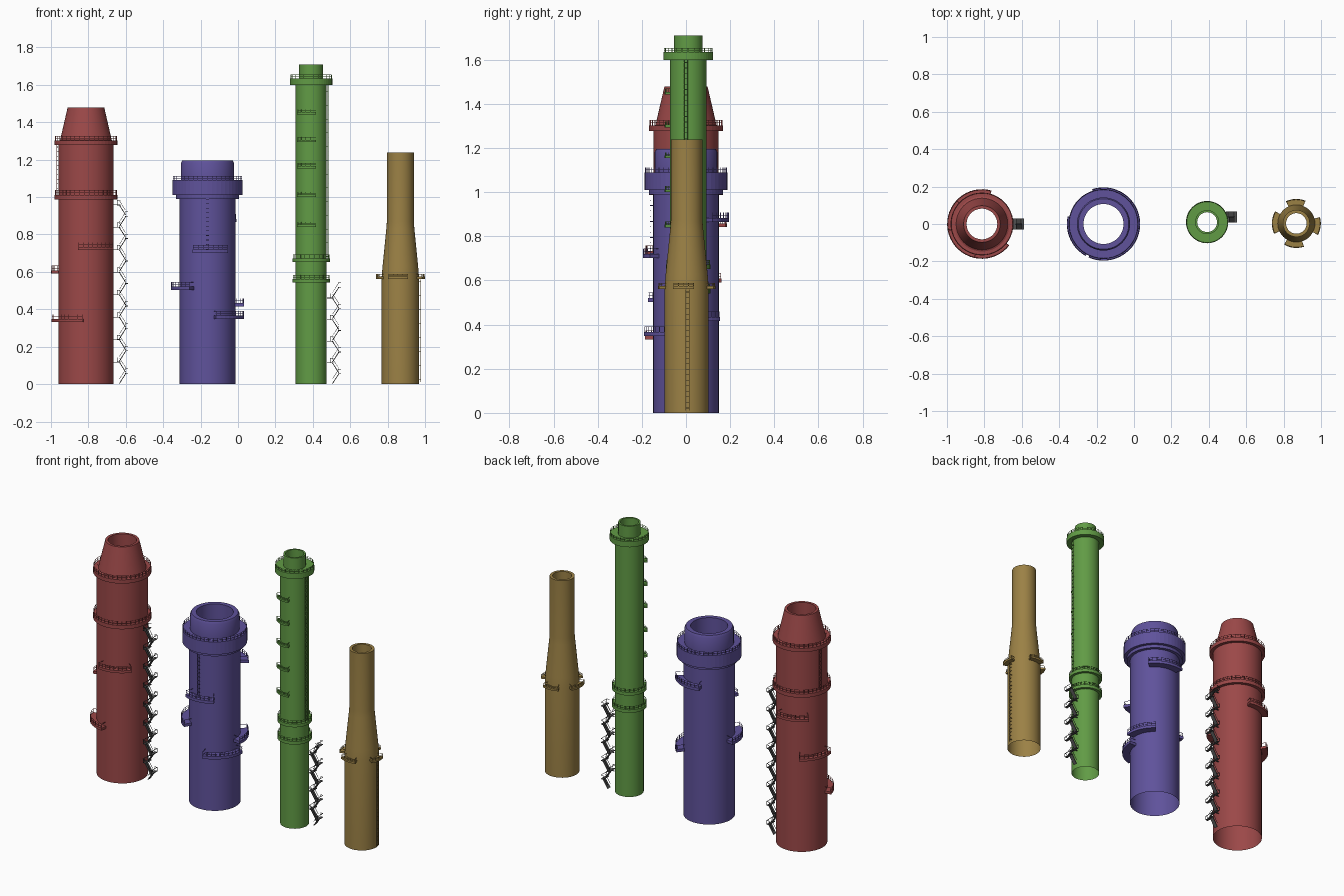
import bpy, bmesh
from math import sin, cos, radians, pi
from mathutils import Vector, Matrix

if "Cube" in bpy.data.objects:
    bpy.data.objects.remove(bpy.data.objects["Cube"])


def material(name, rgb):
    m = bpy.data.materials.new(name)
    m.diffuse_color = (*rgb, 1)
    m.use_nodes = True
    m.node_tree.nodes["Principled BSDF"].inputs["Base Color"].default_value = m.diffuse_color
    return m


RED = material("red", (0.33, 0.065, 0.065))
PURPLE = material("purple", (0.115, 0.085, 0.33))
GREEN = material("green", (0.12, 0.33, 0.06))
GOLD = material("gold", (0.33, 0.22, 0.06))
GREY = material("steel", (0.08, 0.08, 0.08))


def finish(bm, name, mat, loc):
    bmesh.ops.recalc_face_normals(bm, faces=bm.faces)
    me = bpy.data.meshes.new(name)
    bm.to_mesh(me)
    bm.free()
    me.materials.append(mat)
    ob = bpy.data.objects.new(name, me)
    ob.location = loc
    bpy.context.collection.objects.link(ob)
    return ob


def polar(r, deg, z):
    return Vector((r * cos(radians(deg)), r * sin(radians(deg)), z))


def lathe(bm, prof, a0=0, a1=360, closed=False, step=7.5):
    """Sweep an (r, z) profile around z; partial sweeps of closed profiles get end caps."""
    full = a1 - a0 >= 360
    n = max(3, round((a1 - a0) / step))
    cols = [[bm.verts.new(polar(r, a0 + (a1 - a0) * i / n, z)) for r, z in prof]
            for i in range(n if full else n + 1)]
    m = len(prof)
    for i in range(n):
        a, b = cols[i], cols[(i + 1) % len(cols)]
        for j in range(m if closed else m - 1):
            k = (j + 1) % m
            bm.faces.new((a[j], b[j], b[k], a[k]))
    if closed and not full:
        bm.faces.new(cols[0])
        bm.faces.new(cols[-1])


def beam(bm, p, q, w, h):
    """Box of section w x h running from p to q."""
    p, q = Vector(p), Vector(q)
    d = q - p
    mat = (Matrix.Translation((p + q) / 2) @ d.to_track_quat('Z', 'Y').to_matrix().to_4x4()
           @ Matrix.Diagonal((w, h, d.length, 1)))
    bmesh.ops.create_cube(bm, size=1, matrix=mat)


def shell(name, prof, mat, loc):
    bm = bmesh.new()
    lathe(bm, prof)
    ob = finish(bm, name, mat, loc)
    bpy.ops.object.select_all(action='DESELECT')
    ob.select_set(True)
    bpy.context.view_layer.objects.active = ob
    bpy.ops.object.shade_smooth_by_angle(angle=radians(30))


def platform(name, mat, loc, r0, r1, z0, z1, a0=0, a1=360, rail=0.024):
    """Curved deck with posts and a thin handrail."""
    bm = bmesh.new()
    lathe(bm, [(r0, z0), (r1, z0), (r1, z1), (r0, z1)], a0, a1, True)
    rr = r1 - 0.003
    n = max(3, round(radians(a1 - a0) * r1 / 0.027))
    for i in range(n + 1):
        a = a0 + 1 + (a1 - a0 - 2) * i / n
        beam(bm, polar(rr, a, z1), polar(rr, a, z1 + rail), 0.0025, 0.0025)
    for h in (0.5, 1.0):
        z = z1 + rail * h
        lathe(bm, [(rr - .001, z - .001), (rr + .001, z - .001), (rr, z + .001)], a0, a1, True)
    if a1 - a0 < 360:
        for a in (a0 + 1, a1 - 1):
            beam(bm, polar(r0, a, z1 + rail), polar(rr, a, z1 + rail), 0.002, 0.002)
    finish(bm, name, mat, loc)


def ladder(name, mat, loc, r, az, z0, z1):
    bm = bmesh.new()
    for s in (-1, 1):
        beam(bm, (r, s * 0.008, z0), (r, s * 0.008, z1), 0.002, 0.002)
    n = int((z1 - z0) / 0.024)
    for i in range(n):
        z = z0 + (i + 0.5) * (z1 - z0) / n
        beam(bm, (r, -0.008, z), (r, 0.008, z), 0.003, 0.003)
        if i % 3 == 0:
            beam(bm, (r - 0.014, 0, z), (r, 0, z), 0.003, 0.003)
    bmesh.ops.rotate(bm, verts=bm.verts, matrix=Matrix.Rotation(radians(az), 3, 'Z'))
    finish(bm, name, mat, loc)


def stairs(name, loc, height, link):
    """Zigzag stair tower: landings, sloped flights and railings."""
    bm = bmesh.new()
    n = round(height / 0.06)
    dz = height / n
    a = 0.029
    for i in range(n):
        s = 1 if i % 2 == 0 else -1
        z = i * dz
        y = s * a / 2
        p, q = (-s * 0.017, y, z + 0.003), (s * 0.017, y, z + dz - 0.003)
        beam(bm, p, q, 0.026, 0.004)
        for e in (-1, 1):
            beam(bm, (p[0], y + e * 0.013, p[2] + 0.024), (q[0], y + e * 0.013, q[2] + 0.024), 0.002, 0.002)
        x0, x1, zt = s * 0.012, s * a, z + dz - 0.002
        beam(bm, (x0, 0, zt), (x1, 0, zt), 2 * a, 0.004)
        beam(bm, (x1, -a, zt + 0.024), (x1, a, zt + 0.024), 0.002, 0.002)
        for e in (-1, 1):
            beam(bm, (x1, e * a, zt), (x1, e * a, zt + 0.024), 0.002, 0.002)
            beam(bm, (x0, e * a, zt + 0.024), (x1, e * a, zt + 0.024), 0.002, 0.002)
        if i % 2:
            beam(bm, (-link, 0, zt), (-0.02, 0, zt), 0.006, 0.003)
    finish(bm, name, GREY, loc)


# red stack: cylinder with conical cap
red = (-0.813, 0, 0)
shell("red_stack_shell", [(.148, 0), (.148, 1.3), (.138, 1.305), (.098, 1.478), (.082, 1.478),
                          (.082, 1.15)], RED, red)
for i, z in enumerate((1.0, 1.29)):
    platform(f"red_ring_platform_{i}", RED, red, .147, .168, z - .012, z + .012)
for i, (z, a0, a1) in enumerate([(.34, 190, 265), (.6, 120, 190), (.725, 257, 322), (.85, 74, 138)]):
    platform(f"red_side_platform_{i}", RED, red, .146, .186, z - .008, z + .008, a0, a1)
ladder("red_ladder", RED, red, .157, 168, 1.01, 1.28)
stairs("red_stairs", (-.617, 0, 0), .96, .05)

# purple stack: wide body with heavy collar
purple = (-0.163, 0, 0)
shell("purple_stack_shell", [(.149, 0), (.149, 1.09), (.142, 1.09), (.142, 1.182), (.135, 1.195),
                             (.107, 1.195), (.107, .8)], PURPLE, purple)
platform("purple_collar", PURPLE, purple, .141, .187, 1.01, 1.09, rail=.022)
bm = bmesh.new()
lathe(bm, [(.148, .99), (.168, .99), (.168, 1.01), (.148, 1.01)], closed=True)
finish(bm, "purple_collar_base", PURPLE, purple)
for i, (z, a0, a1) in enumerate([(.357, -77, 0), (.425, -8, 52), (.512, 168, 241),
                                 (.71, 246, 304), (.875, 38, 108)]):
    platform(f"purple_side_platform_{i}", PURPLE, purple, .147, .196, z - .009, z + .009, a0, a1)
ladder("purple_ladder", PURPLE, purple, .161, 270, .71, 1.0)

# green stack: slender with narrow outlet
green = (0.391, 0.01, 0)
shell("green_stack_shell", [(.083, 0), (.083, 1.63), (.064, 1.63), (.064, 1.71), (.053, 1.71),
                            (.053, 1.35)], GREEN, green)
platform("green_top_platform", GREEN, green, .063, .113, 1.6, 1.635, rail=.018)
for i, z in enumerate((.552, .662)):
    platform(f"green_ring_platform_{i}", GREEN, green, .082, .1, z - .01, z + .01, rail=.02)
for i, z in enumerate((.847, 1.007, 1.16, 1.3, 1.448)):
    platform(f"green_side_platform_{i}", GREEN, green, .081, .107, z - .006, z + .006, -135, -76, .014)
ladder("green_ladder", GREEN, green, .091, -7, .67, 1.6)
stairs("green_stairs", (.522, .037, 0), .52, .045)

# gold stack: body tapering to a thinner flue
gold = (0.868, 0.003, 0)
shell("gold_stack_shell", [(.1, 0), (.1, .57), (.095, .63), (.075, .83), (.072, .87), (.072, 1.238),
                           (.055, 1.238), (.055, .9)], GOLD, gold)
for i, (a0, a1) in enumerate([(-28, 15), (68, 115), (150, 205), (240, 288)]):
    platform(f"gold_side_platform_{i}", GOLD, gold, .094, .131, .562, .574, a0, a1, .014)
ladder("gold_ladder", GOLD, gold, .109, 2, .01, .56)
